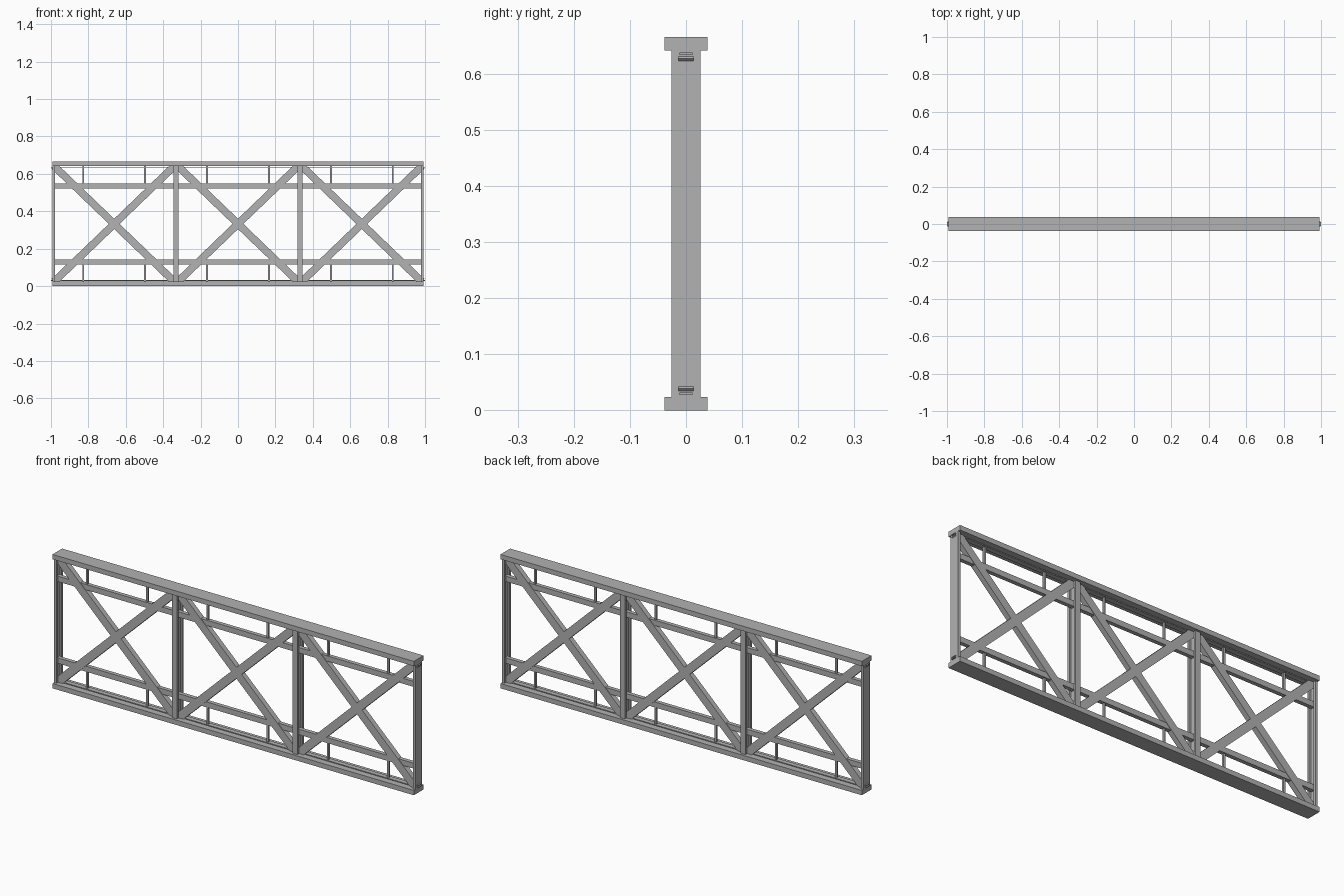
import bpy, math

cube = bpy.data.objects.get("Cube")
if cube:
    bpy.data.objects.remove(cube, do_unlink=True)

steel = bpy.data.materials.new("grey_steel")
steel.use_nodes = True
GREY = (0.445, 0.445, 0.445, 1)
steel.diffuse_color = GREY
steel.node_tree.nodes["Principled BSDF"].inputs["Base Color"].default_value = GREY

HEIGHT = 0.665
MID = HEIGHT / 2
RAIL_H = 0.024
HALF = 0.993           # half length of the rails
BAY = 2 * HALF / 3


def box(name, centre, size, tilt=0):
    """Box with its size baked in, turned about the y axis."""
    bpy.ops.mesh.primitive_cube_add(size=1, location=centre)
    ob = bpy.context.object
    ob.name = name
    ob.scale = size
    bpy.ops.object.transform_apply(location=False, rotation=False, scale=True)
    ob.rotation_euler.y = tilt
    ob.data.materials.append(steel)
    return ob


def prism(name, outline, x, z0, z1):
    """Upright beam from an x-y outline."""
    n = len(outline)
    verts = [(x + px, py, z) for z in (z0, z1) for px, py in outline]
    faces = [tuple(reversed(range(n))), tuple(range(n, 2 * n))]
    faces += [(i, (i + 1) % n, n + (i + 1) % n, n + i) for i in range(n)]
    mesh = bpy.data.meshes.new(name)
    mesh.from_pydata(verts, [], faces)
    mesh.materials.append(steel)
    ob = bpy.data.objects.new(name, mesh)
    bpy.context.collection.objects.link(ob)
    return ob


# Rails, inner strips, long stringers and short ties, mirrored bottom to top
for level, s in (("bottom", -1), ("top", 1)):
    box(level + "_rail", (0, 0, MID + s * (MID - RAIL_H / 2)),
        (2 * HALF, 0.076, RAIL_H))
    box(level + "_strip", (0, 0, MID + s * 0.303), (2, 0.024, 0.004))
    box(level + "_stringer", (0, 0, MID + s * 0.203),
        (2 * HALF - 0.01, 0.02, 0.027))
    for i in range(6):
        box(level + "_tie", (BAY / 2 * (i - 2.5), 0, MID + s * 0.262),
            (0.01, 0.01, 0.1))

# Posts: flanged beams inside, channels opening inward at the ends
W, D, WEB, LIP = 0.0135, 0.026, 0.004, 0.015
channel = [(0, -D), (W, -D), (W, -LIP), (WEB, -LIP),
           (WEB, LIP), (W, LIP), (W, D), (0, D)]
mirrored = [(-x, y) for x, y in reversed(channel)]
for i in range(4):
    x = -HALF + i * BAY
    if i < 3:
        prism("post_right_half", channel, x, RAIL_H, HEIGHT - RAIL_H)
    if i > 0:
        prism("post_left_half", mirrored, x, RAIL_H, HEIGHT - RAIL_H)

# Crossed braces in every bay
run, rise = BAY - 0.02, HEIGHT - 2 * RAIL_H
angle = math.atan2(rise, run)
for i in range(3):
    for s in (-1, 1):
        box("brace", (BAY * (i - 1), 0, MID),
            (math.hypot(run, rise), 0.026, 0.04), s * angle)
